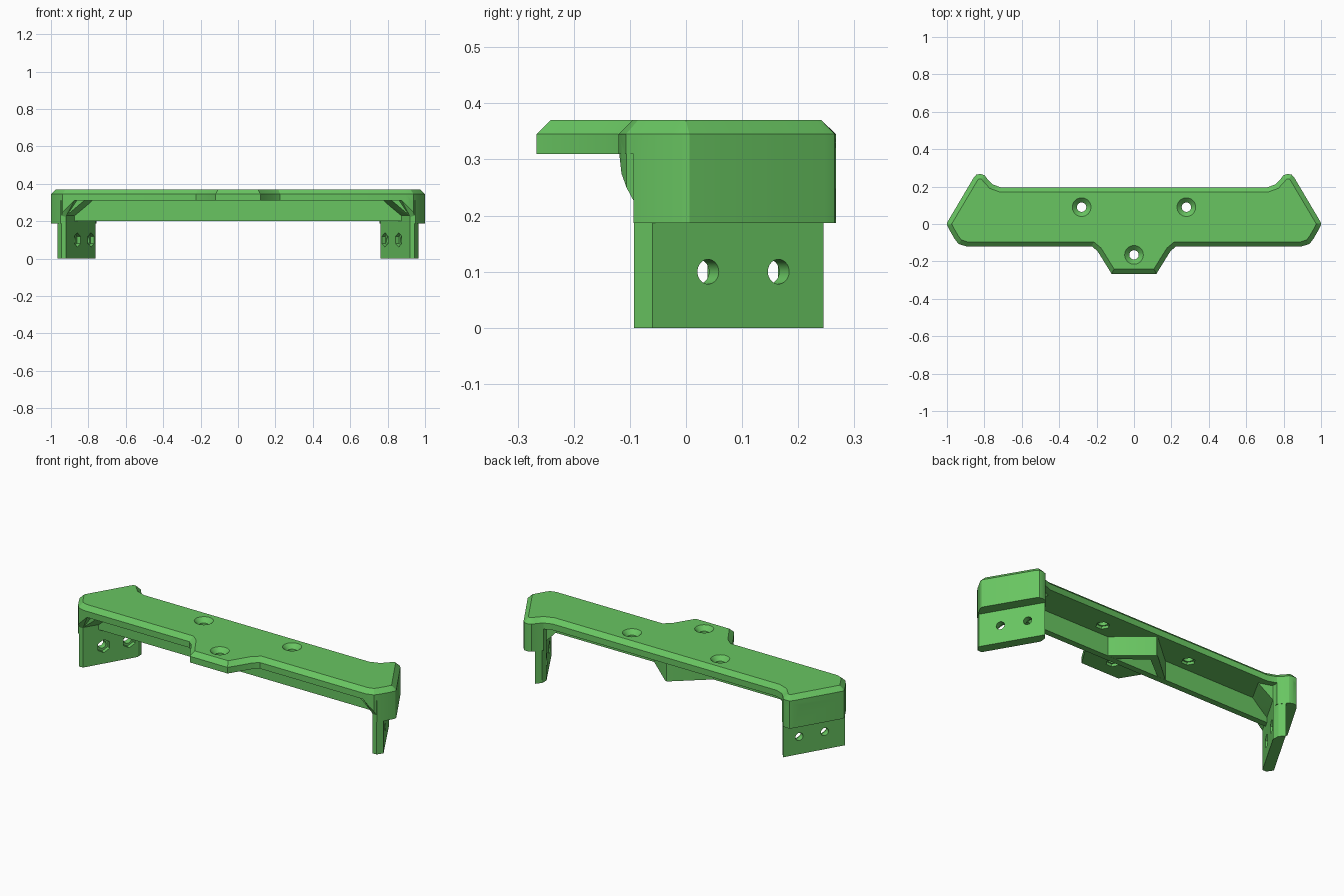
import bpy, bmesh, math
from mathutils import Vector, Matrix

if "Cube" in bpy.data.objects:
    bpy.data.objects.remove(bpy.data.objects["Cube"])

green = bpy.data.materials.new("green")
green.diffuse_color = (0.14, 0.56, 0.12, 1)
green.use_nodes = True
green.node_tree.nodes["Principled BSDF"].inputs["Base Color"].default_value = green.diffuse_color


def make(name, bm):
    bmesh.ops.recalc_face_normals(bm, faces=bm.faces[:])
    me = bpy.data.meshes.new(name)
    bm.to_mesh(me)
    bm.free()
    me.materials.append(green)
    ob = bpy.data.objects.new(name, me)
    bpy.context.collection.objects.link(ob)
    return ob


def loft(name, rings):
    """Closed solid through rings of 3D points."""
    bm = bmesh.new()
    vs = [[bm.verts.new(p) for p in r] for r in rings]
    n = len(vs[0])
    for a, b in zip(vs, vs[1:]):
        for i in range(n):
            bm.faces.new((a[i], a[(i + 1) % n], b[(i + 1) % n], b[i]))
    bm.faces.new(vs[0][::-1])
    bm.faces.new(vs[-1])
    return make(name, bm)


def prism(name, pts, z0, z1):
    return loft(name, [[(x, y, z) for x, y in pts] for z in (z0, z1)])


def hull(name, pts):
    bm = bmesh.new()
    for p in pts:
        bm.verts.new(p)
    bmesh.ops.convex_hull(bm, input=bm.verts[:])
    return make(name, bm)


def inset(pts, d):
    """Mitred inset of a counter-clockwise outline."""
    out, n = [], len(pts)
    for i in range(n):
        a, b, c = (Vector(pts[j % n]) for j in (i - 1, i, i + 1))
        u, v = (b - a).normalized(), (c - b).normalized()
        n1, n2 = Vector((-u.y, u.x)), Vector((-v.y, v.x))
        out.append(tuple(b + (n1 + n2) * d / (1 + n1.dot(n2))))
    return out


def cyl(p, axis, r1, r2, length, seg=32):
    """Cutter starting at p and running along axis."""
    bm = bmesh.new()
    axis = Vector(axis).normalized()
    side = Vector((0, 0, 1)) if abs(axis.z) < 0.9 else Vector((1, 0, 0))
    rot = Matrix((side, axis.cross(side), axis)).transposed().to_4x4()
    m = Matrix.Translation(Vector(p) + axis * length / 2) @ rot @ Matrix.Rotation(math.pi / 2, 4, 'Z')
    bmesh.ops.create_cone(bm, cap_ends=True, segments=seg, radius1=r1, radius2=r2,
                          depth=length, matrix=m)
    return make("cutter", bm)


def boolean(target, other, op):
    md = target.modifiers.new("b", 'BOOLEAN')
    md.operation, md.solver, md.object = op, 'EXACT', other
    bpy.context.view_layer.objects.active = target
    bpy.ops.object.modifier_apply(modifier=md.name)
    bpy.data.objects.remove(other)


def flip(pts, s):
    return [(p[0] * s, *p[1:]) for p in pts]


# top plate with chamfered upper rim
ear = [(.989, -.028), (1, -.006), (1, .006), (.992, .02), (.857, .248), (.842, .265),
       (.818, .267), (.798, .26), (.782, .238), (.757, .212)]
right = [(.12, -.266), (.195, -.145), (.225, -.12), (.895, -.12), (.938, -.107),
         (.96, -.078)] + ear + [(.71, .195)]
outline = right + flip(right, -1)[::-1]
top = inset(outline, .025)
body = loft("bracket", [[(x, y, .31) for x, y in outline],
                        [(x, y, .345) for x, y in outline],
                        [(x, y, .37) for x, y in top]])

parts = []
# stiffening wall under the plate
parts.append(prism("wall", [(-.885, -.015), (.885, -.015), (.885, .02), (-.885, .02)], .2, .325))
# V-shaped brace behind the wall
for s in (1, -1):
    parts.append(prism("brace", flip([(.2, .01), (.15, .01), (-.002, .13), (-.002, .18),
                                      (.01, .175)], s), .2005, .324))
for s in (1, -1):
    # end skirt
    parts.append(prism("skirt", flip([(.948, -.094), (.96, -.078)] + ear +
                                     [(.766, .178), (.922, -.093)], s), .187, .33))
    # slanted leg
    parts.append(prism("leg", flip([(.966, -.06), (.945, -.093), (.919, -.093), (.761, .178),
                                    (.764, .215), (.788, .245)], s), 0, .32))
    # inner gusset under the plate
    parts.append(hull("gusset", flip([(.93, -.092, .22), (.77, .178, .22), (.93, -.092, .322),
                                      (.77, .178, .322), (.82, -.092, .312),
                                      (.685, .15, .312), (.82, -.092, .322),
                                      (.685, .15, .322)], s)))
    # sloped front corner
    parts.append(hull("corner", flip([(x, y, z) for x, y, lo in
                                      ((.875, -.119, .311), (.912, -.115, .275),
                                       (.937, -.106, .25), (.947, -.09, .22),
                                       (.86, -.09, .311), (.922, -.09, .22))
                                      for z in (lo, .322)], s)))
for p in parts:
    boolean(body, p, 'UNION')

cuts = []
# countersunk plate holes with nut pockets below
for x, y in ((-.28, .09), (.28, .09), (0, -.165)):
    cuts.append(cyl((x, y, .28), (0, 0, 1), .025, .025, .15))
    cuts.append(cyl((x, y, .345), (0, 0, 1), .025, .055, .03))
    cuts.append(cyl((x, y, .29), (0, 0, 1), .036, .036, .035, 6))
# leg holes with hex pockets on the inner side
for s in (1, -1):
    for x, y in ((.909, .04), (.835, .165)):
        nrm = Vector((.86 * s, .51, 0))
        p = Vector((x * s, y, .1))
        cuts.append(cyl(p - nrm * .12, nrm, .022, .022, .2))
        cuts.append(cyl(p - nrm * .12, nrm, .038, .038, .085, 6))
for c in cuts:
    boolean(body, c, 'DIFFERENCE')

bpy.ops.object.select_all(action='DESELECT')
body.select_set(True)
bpy.context.view_layer.objects.active = body
bpy.ops.object.shade_smooth_by_angle(angle=math.radians(25))
